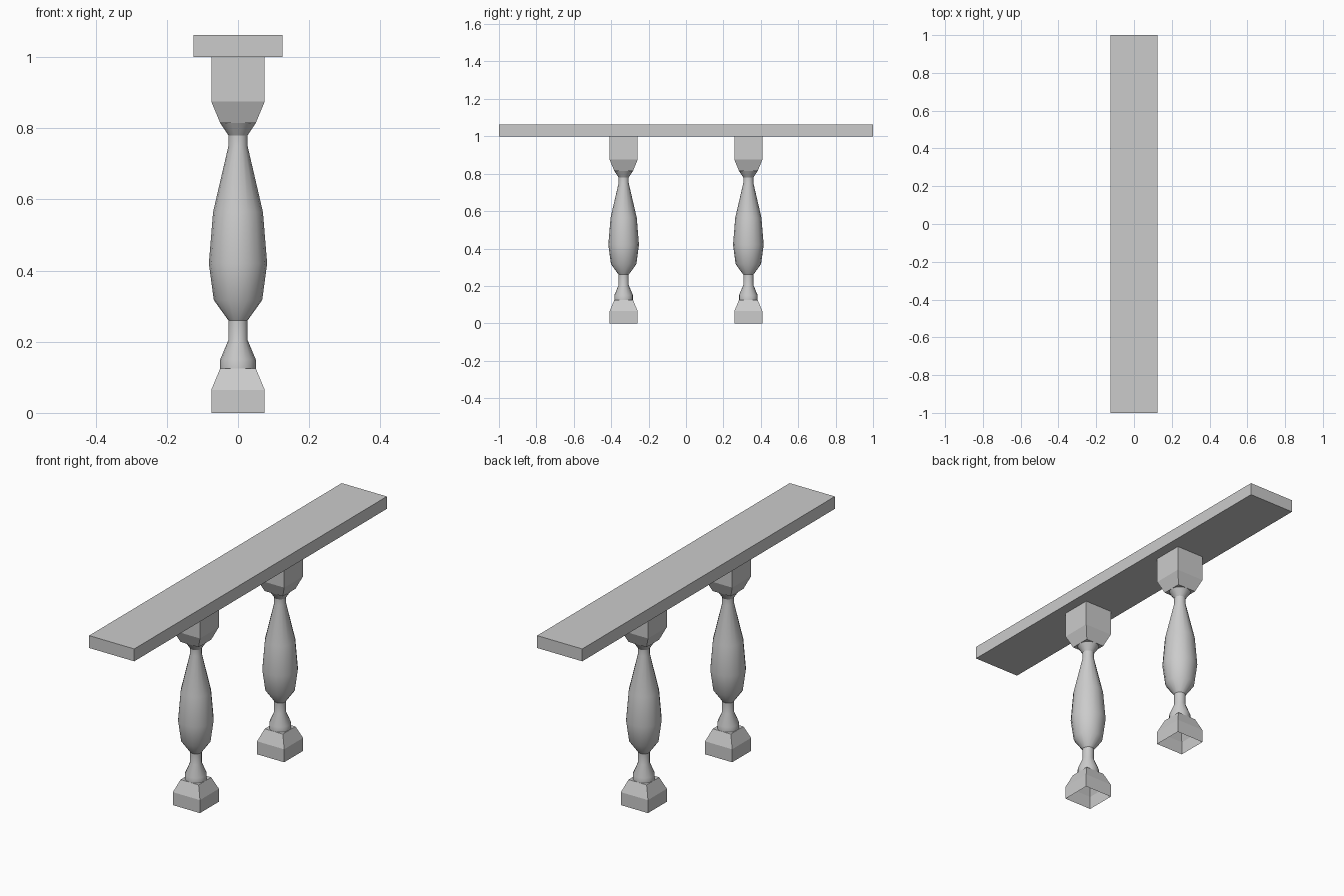
import bpy, bmesh, math

cube = bpy.data.objects.get("Cube")
if cube:
    bpy.data.objects.remove(cube, do_unlink=True)

# One plain stone colour
stone = bpy.data.materials.new("grey_stone")
stone.use_nodes = True
stone.diffuse_color = (0.6, 0.6, 0.6, 1)
stone.node_tree.nodes["Principled BSDF"].inputs["Base Color"].default_value = (0.6, 0.6, 0.6, 1)


def lathe(name, profile, sides, y, turn=0.0, cap_first=False, cap_last=False, smooth=False):
    """Stack rings of (radius, height) into a turned or square part."""
    bm = bmesh.new()
    rings = []
    for r, z in profile:
        angles = [turn + math.tau * i / sides for i in range(sides)]
        rings.append([bm.verts.new((r * math.cos(a), r * math.sin(a), z)) for a in angles])
    for low, high in zip(rings, rings[1:]):
        for i in range(sides):
            j = (i + 1) % sides
            bm.faces.new((low[i], low[j], high[j], high[i]))
    if cap_first:
        bm.faces.new(rings[0][::-1])
    if cap_last:
        bm.faces.new(rings[-1])
    mesh = bpy.data.meshes.new(name)
    bm.to_mesh(mesh)
    bm.free()
    mesh.materials.append(stone)
    obj = bpy.data.objects.new(name, mesh)
    obj.location.y = y
    bpy.context.collection.objects.link(obj)
    if smooth:
        bpy.ops.object.select_all(action="DESELECT")
        obj.select_set(True)
        bpy.context.view_layer.objects.active = obj
        bpy.ops.object.shade_smooth_by_angle(angle=math.radians(30))
    return obj


def square(name, profile, y, **caps):
    """Four-sided block given by half widths."""
    corners = [(w * math.sqrt(2), z) for w, z in profile]
    return lathe(name, corners, 4, y, math.pi / 4, **caps)


SHAFT = [(0.05, 0.125), (0.05, 0.15), (0.027, 0.205), (0.027, 0.26),
         (0.068, 0.317), (0.082, 0.42), (0.07, 0.565), (0.027, 0.75),
         (0.027, 0.78), (0.05, 0.815)]

# Two balusters: plinth with open underside, turned shaft, square capital
for side, y in (("front", -1 / 3), ("back", 1 / 3)):
    square(side + "_plinth", [(0.075, 0), (0.075, 0.065), (0.05, 0.125)], y, cap_last=True)
    lathe(side + "_shaft", SHAFT, 16, y, smooth=True)
    square(side + "_capital", [(0.05, 0.815), (0.075, 0.875), (0.075, 1)], y, cap_first=True)

# Handrail slab
bpy.ops.mesh.primitive_cube_add(size=1, location=(0, 0, 1.031))
rail = bpy.context.object
rail.name = "handrail"
rail.scale = (0.25, 2, 0.062)
rail.data.materials.append(stone)
